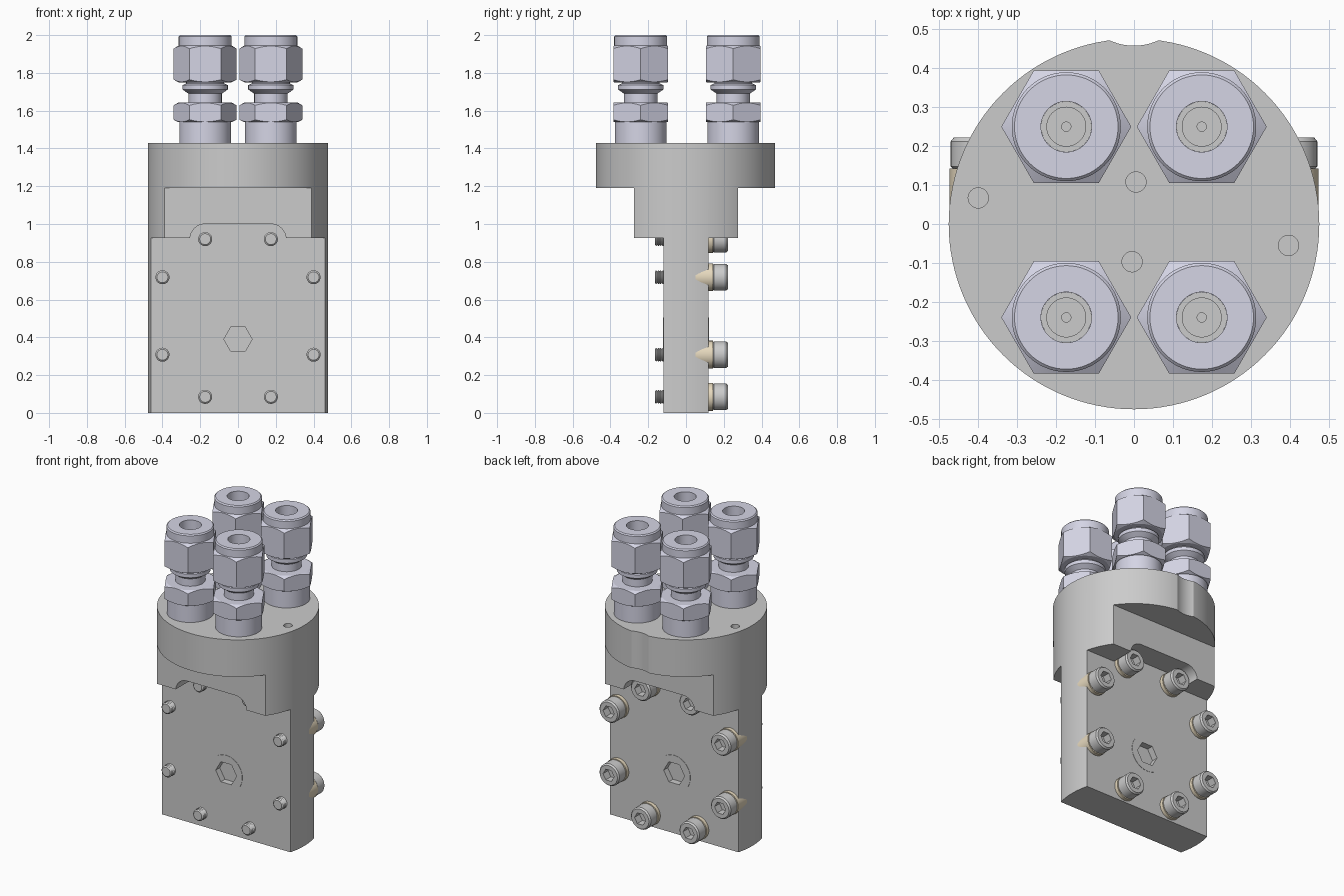
import bpy, bmesh, math
from mathutils import Matrix

if "Cube" in bpy.data.objects:
    bpy.data.objects.remove(bpy.data.objects["Cube"])

TURN = Matrix.Rotation(-math.pi / 2, 4, 'X')   # local z -> world +y


def make(name, bm, mat=None):
    bmesh.ops.recalc_face_normals(bm, faces=bm.faces[:])
    me = bpy.data.meshes.new(name)
    bm.to_mesh(me)
    bm.free()
    ob = bpy.data.objects.new(name, me)
    bpy.context.collection.objects.link(ob)
    if mat:
        me.materials.append(mat)
    return ob


def prism(r, z0, z1, n=48, loc=(0, 0, 0), turned=False, name="cutter"):
    bm = bmesh.new()
    pts = [(r * math.cos(2 * math.pi * i / n), r * math.sin(2 * math.pi * i / n)) for i in range(n)]
    a = [bm.verts.new((x, y, z0)) for x, y in pts]
    b = [bm.verts.new((x, y, z1)) for x, y in pts]
    bm.faces.new(a)
    bm.faces.new(b)
    for i in range(n):
        j = (i + 1) % n
        bm.faces.new((a[i], a[j], b[j], b[i]))
    bm.transform(Matrix.Translation(loc) @ (TURN if turned else Matrix.Identity(4)))
    return make(name, bm)


def box(x0, x1, y0, y1, z0, z1):
    bm = bmesh.new()
    bmesh.ops.create_cube(bm, size=1)
    for v in bm.verts:
        v.co = [(lo + hi) / 2 + c * (hi - lo) for c, lo, hi in
                zip(v.co, (x0, y0, z0), (x1, y1, z1))]
    return make("cutter", bm)


def lathe(name, prof, closed=False, n=48, turned=False, mat=None):
    bm = bmesh.new()
    rings = []
    for r, z in prof:
        k = n if r > 0 else 1
        rings.append([bm.verts.new((r * math.cos(2 * math.pi * i / n),
                                    r * math.sin(2 * math.pi * i / n), z)) for i in range(k)])
    pairs = list(zip(rings, rings[1:])) + ([(rings[-1], rings[0])] if closed else [])
    for p, q in pairs:
        for i in range(n):
            j = (i + 1) % n
            quad = [p[i % len(p)], p[j % len(p)], q[j % len(q)], q[i % len(q)]]
            bm.faces.new(list(dict.fromkeys(quad)))
    if turned:
        bm.transform(TURN)
    return make(name, bm, mat)


def boolean(ob, cutters, op='DIFFERENCE'):
    for c in cutters:
        m = ob.modifiers.new("cut", 'BOOLEAN')
        m.object, m.operation, m.solver = c, op, 'EXACT'
    dg = bpy.context.evaluated_depsgraph_get()
    dg.update()
    me = bpy.data.meshes.new_from_object(ob.evaluated_get(dg))
    ob.modifiers.clear()
    ob.data = me
    for c in cutters:
        bpy.data.objects.remove(c)


def smooth(ob, deg=25):
    bpy.ops.object.select_all(action='DESELECT')
    ob.select_set(True)
    bpy.context.view_layer.objects.active = ob
    bpy.ops.object.shade_smooth_by_angle(angle=math.radians(deg))


def copies(ob, places):
    for i, p in enumerate(places):
        o = ob if i == 0 else ob.copy()
        if i:
            bpy.context.collection.objects.link(o)
        o.name = f"{ob.name.split('.')[0]}.{i:03d}"
        o.location = p


def material(name, rgb):
    m = bpy.data.materials.new(name)
    m.diffuse_color = (*rgb, 1)
    m.use_nodes = True
    m.node_tree.nodes["Principled BSDF"].inputs["Base Color"].default_value = m.diffuse_color
    return m


blue_steel = material("blue_steel", (0.66, 0.66, 0.78))
tan = material("tan", (0.8, 0.7, 0.52))

ports = [(sx * 0.174, y) for sx in (-1, 1) for y in (0.25, -0.24)]
bolts = [(sx * x, z) for sx in (-1, 1)
         for x, z in ((0.174, 0.92), (0.4, 0.718), (0.4, 0.308), (0.174, 0.085))]
plug_z = 0.39

# main body: round bar milled down to a block and a thin plate
body = prism(0.476, 0, 1.43, 128, name="body")
cuts = []
for s in (-1, 1):
    def side(x0, x1, a, b, z0, z1):
        return box(x0, x1, min(s * a, s * b), max(s * a, s * b), z0, z1)
    cuts += [side(-1, 1, 0.12, 1, -1, 0.925), side(-1, 1, 0.275, 1, -1, 1.19)]
    # rounded slot clearing the upper bolts
    cuts.append(side(-0.174, 0.174, 0.12, 0.6, 0.8, 1.0))
    for x in (-0.174, 0.174):
        cuts.append(prism(0.08, min(s * 0.12, s * 0.6), max(s * 0.12, s * 0.6),
                          loc=(x, 0, 0.92), turned=True))
# back groove, dowel holes, port holes, plug hole
cuts.append(prism(0.15, 0, 2, 64, (0, 0.608, 0)))
for x, y in ((-0.4, 0.067), (0.397, -0.055), (0.005, 0.108), (-0.005, -0.097)):
    cuts.append(prism(0.026, 1.35, 1.6, 32, (x, y, 0)))
for x, y in ports:
    cuts.append(prism(0.012, 1.25, 1.6, 16, (x, y, 0)))
cuts.append(prism(0.116, -0.5, 0.5, loc=(0, 0, plug_z), turned=True))
boolean(body, cuts)
smooth(body)

# centre plug with a hex recess on both faces
plug = prism(0.116, -0.122, 0.122, loc=(0, 0, plug_z), turned=True, name="centre_plug")
boolean(plug, [prism(0.075, a, b, 6, (0, 0, plug_z), True) for a, b in ((-0.3, -0.08), (0.08, 0.3))])
smooth(plug)

# tube fittings: turned profile trimmed by a hexagon
fitting = lathe("tube_fitting", [
    (0.05, 1.43), (0.137, 1.43), (0.137, 1.54), (0.143, 1.54), (0.172, 1.555), (0.172, 1.625),
    (0.143, 1.642), (0.088, 1.642), (0.088, 1.69), (0.12, 1.712), (0.12, 1.735), (0.1, 1.745),
    (0.1, 1.75), (0.14, 1.75), (0.172, 1.767), (0.172, 1.925), (0.14, 1.945), (0.14, 1.993),
    (0.133, 2.0), (0.065, 2.0), (0.065, 1.75), (0.05, 1.75)], closed=True, n=64, mat=blue_steel)
boolean(fitting, [prism(0.167, 1.3, 2.1, 6)], 'INTERSECT')
smooth(fitting)
copies(fitting, [(x, y, 0) for x, y in ports])

# grey seat ring inside each fitting
seat = lathe("seat_ring", [(0.05, 1.745), (0.0648, 1.745), (0.0648, 1.76), (0.05, 1.76)], closed=True)
smooth(seat)
copies(seat, [(x, y, 0) for x, y in ports])

# socket head bolts with threaded tips
thread = [(r, -0.158 + 0.006 * i) for i, r in enumerate([0.037, 0.031] * 5)]
bolt = lathe("bolt", [(0, -0.165), (0.029, -0.165)] + thread +
             [(0.036, -0.09), (0.036, 0.143), (0.066, 0.143), (0.071, 0.148), (0.071, 0.212),
              (0.063, 0.222), (0, 0.222)], turned=True)
boolean(bolt, [prism(0.04, 0.17, 0.4, 6, turned=True)])
smooth(bolt)
copies(bolt, [(x, 0, z) for x, z in bolts])

# tan washers sunk into the plate
washer = lathe("washer", [(0.036, 0.05), (0.074, 0.05), (0.074, 0.143), (0.036, 0.143)],
               closed=True, turned=True, mat=tan)
smooth(washer)
copies(washer, [(x, 0, z) for x, z in bolts])
